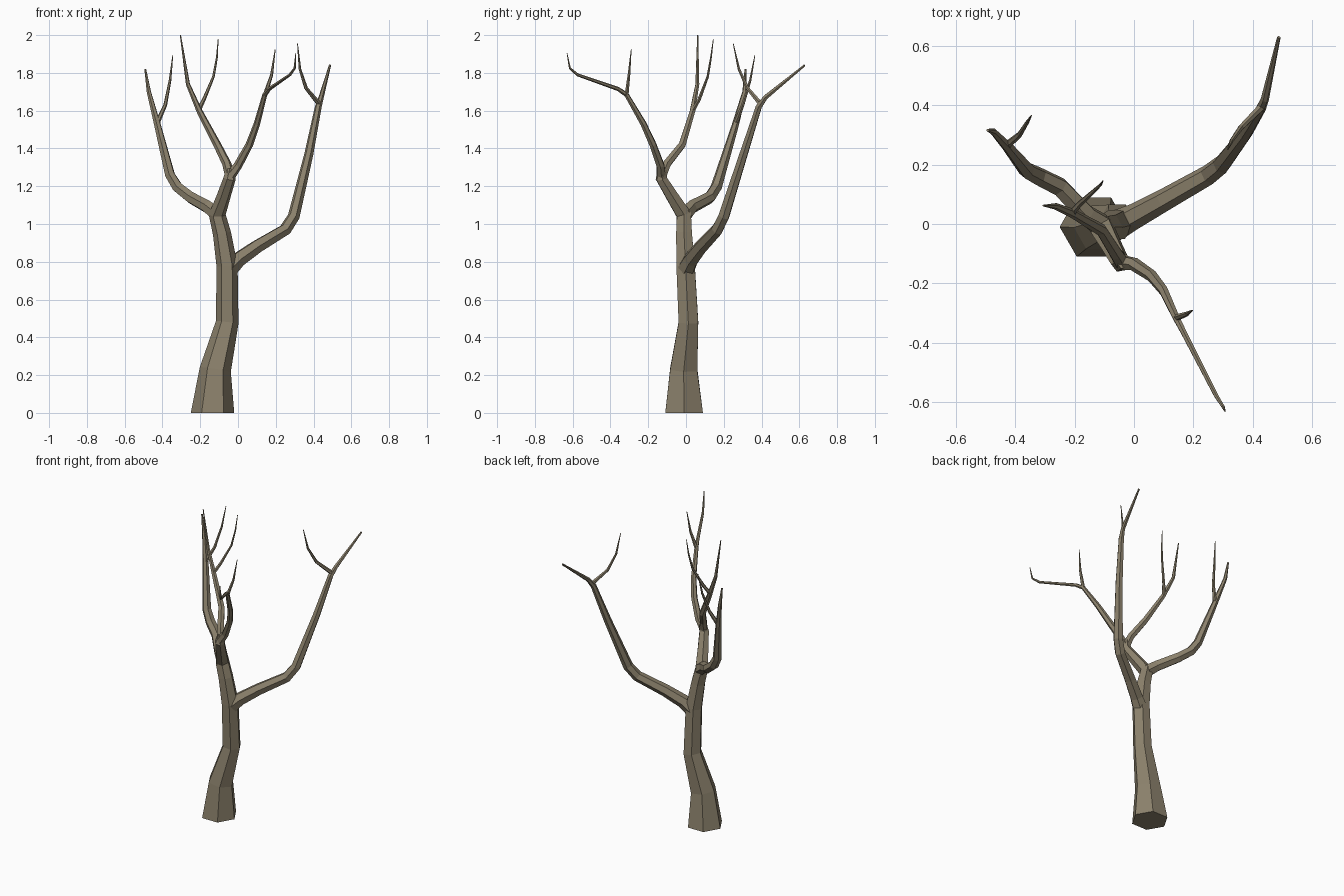
import bpy, bmesh, math
from mathutils import Vector

bark = bpy.data.materials.new("bark")
bark.diffuse_color = (0.26, 0.22, 0.15, 1)


def limb(name, pts, sides=6, first_dir=None):
    """Sweep a tapering polygon along (x, y, z, radius) points."""
    P = [Vector(p[:3]) for p in pts]
    bm = bmesh.new()
    rings, ref = [], Vector((1, 0, 0))
    for i, p in enumerate(P):
        a = (P[i] - P[i - 1]).normalized() if i else (P[1] - P[0]).normalized()
        b = (P[i + 1] - P[i]).normalized() if i < len(P) - 1 else a
        t = (a + b).normalized()
        if i == 0 and first_dir:
            t = Vector(first_dir)
        u = (ref - t * ref.dot(t)).normalized()
        v = t.cross(u)
        ref = u
        ring = []
        for k in range(sides):
            ang = 2 * math.pi * k / sides
            ring.append(bm.verts.new(p + (u * math.cos(ang) + v * math.sin(ang)) * pts[i][3]))
        rings.append(ring)
    for r, s in zip(rings, rings[1:]):
        for k in range(sides):
            j = (k + 1) % sides
            bm.faces.new((r[k], r[j], s[j], s[k]))
    bm.faces.new(rings[0][::-1])
    bm.faces.new(rings[-1])
    bmesh.ops.recalc_face_normals(bm, faces=bm.faces)
    me = bpy.data.meshes.new(name)
    bm.to_mesh(me)
    bm.free()
    me.materials.append(bark)
    ob = bpy.data.objects.new(name, me)
    bpy.context.collection.objects.link(ob)
    return ob


# Trunk, running on into the middle stem
limb("trunk", [
    (-0.135, -0.01, 0, 0.115), (-0.12, -0.012, 0.23, 0.083),
    (-0.057, 0.013, 0.48, 0.060), (-0.058, -0.002, 0.78, 0.056),
    (-0.085, -0.01, 0.95, 0.048), (-0.11, -0.012, 1.05, 0.045),
    (-0.075, -0.075, 1.15, 0.037), (-0.045, -0.13, 1.24, 0.033),
    (-0.035, -0.125, 1.29, 0.026)], first_dir=(0, 0, 1))

# Large right limb and its side twig
limb("right_limb", [
    (-0.05, 0.0, 0.76, 0.050), (0.0, 0.025, 0.81, 0.043), (0.10, 0.08, 0.88, 0.038),
    (0.25, 0.165, 0.97, 0.034), (0.295, 0.20, 1.04, 0.032),
    (0.375, 0.305, 1.37, 0.024), (0.425, 0.385, 1.62, 0.018),
    (0.44, 0.42, 1.67, 0.014), (0.487, 0.628, 1.84, 0.006)])
limb("right_twig", [
    (0.43, 0.395, 1.635, 0.014), (0.36, 0.325, 1.72, 0.010),
    (0.328, 0.28, 1.82, 0.007), (0.315, 0.25, 1.955, 0.002)])

# Left limb and its side twig
limb("left_limb", [
    (-0.11, -0.005, 1.05, 0.042), (-0.16, 0.03, 1.09, 0.036), (-0.25, 0.125, 1.14, 0.033),
    (-0.32, 0.16, 1.195, 0.031), (-0.36, 0.18, 1.26, 0.028),
    (-0.425, 0.26, 1.52, 0.019), (-0.472, 0.31, 1.70, 0.012),
    (-0.491, 0.315, 1.82, 0.005)])
limb("left_twig", [
    (-0.43, 0.262, 1.53, 0.014), (-0.385, 0.30, 1.63, 0.010),
    (-0.36, 0.34, 1.76, 0.007), (-0.345, 0.365, 1.895, 0.002)])

# Middle back limb and its side twig
limb("middle_back_limb", [
    (-0.04, -0.13, 1.25, 0.028), (-0.06, -0.10, 1.32, 0.024),
    (-0.11, -0.02, 1.42, 0.021), (-0.205, 0.035, 1.60, 0.016),
    (-0.265, 0.06, 1.74, 0.011), (-0.305, 0.062, 2.0, 0.003)])
limb("middle_back_twig", [
    (-0.21, 0.035, 1.60, 0.013), (-0.18, 0.07, 1.66, 0.010),
    (-0.13, 0.115, 1.78, 0.007), (-0.112, 0.132, 1.88, 0.005),
    (-0.105, 0.145, 1.98, 0.002)])

# Middle front limb and its side twig
limb("middle_front_limb", [
    (-0.045, -0.13, 1.25, 0.028), (0.0, -0.135, 1.31, 0.023),
    (0.06, -0.175, 1.42, 0.020), (0.10, -0.225, 1.53, 0.017),
    (0.142, -0.315, 1.685, 0.013), (0.165, -0.36, 1.715, 0.011),
    (0.275, -0.575, 1.79, 0.008), (0.30, -0.615, 1.825, 0.006),
    (0.306, -0.63, 1.905, 0.002)])
limb("middle_front_twig", [
    (0.142, -0.315, 1.68, 0.012), (0.178, -0.302, 1.79, 0.008),
    (0.197, -0.29, 1.925, 0.002)])
